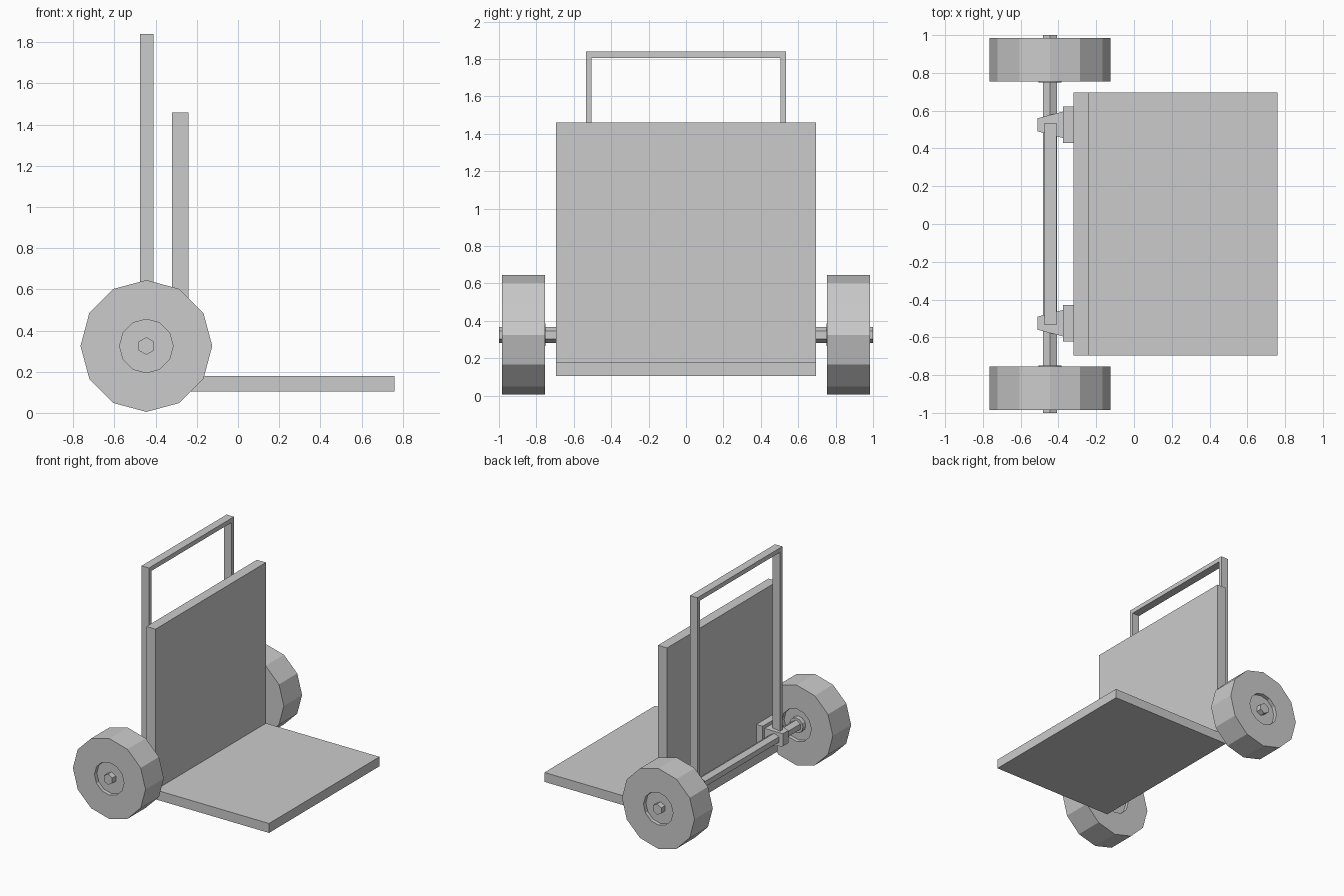
import bpy, bmesh, math

if "Cube" in bpy.data.objects:
    bpy.data.objects.remove(bpy.data.objects["Cube"])

AX, AZ = -0.445, 0.325  # axle centre


def finish(name, bm, mirror=False):
    bmesh.ops.remove_doubles(bm, verts=bm.verts, dist=1e-5)
    bmesh.ops.recalc_face_normals(bm, faces=bm.faces)
    me = bpy.data.meshes.new(name)
    bm.to_mesh(me)
    bm.free()
    ob = bpy.data.objects.new(name, me)
    bpy.context.collection.objects.link(ob)
    if mirror:
        m = ob.modifiers.new("mirror", 'MIRROR')
        m.use_axis = (False, True, False)
        m.use_mirror_merge = False
    return ob


def prism(name, pts, place, lo, hi):
    """Extrude a 2D profile; place(a, b, t) maps it into space."""
    bm = bmesh.new()
    ends = [[bm.verts.new(place(a, b, t)) for a, b in pts] for t in (lo, hi)]
    for ring in ends:
        bm.faces.new(ring)
    n = len(pts)
    for i in range(n):
        j = (i + 1) % n
        bm.faces.new((ends[0][i], ends[0][j], ends[1][j], ends[1][i]))
    return finish(name, bm)


def lathe(name, profile, sides, mirror=False):
    """Revolve (radius, y) points around the axle; ends are capped."""
    bm = bmesh.new()
    rings = []
    for r, y in profile:
        rings.append([bm.verts.new((AX + r * math.sin(2 * math.pi * k / sides), y,
                                    AZ + r * math.cos(2 * math.pi * k / sides)))
                      for k in range(sides)])
    for a, b in zip(rings, rings[1:]):
        for k in range(sides):
            j = (k + 1) % sides
            bm.faces.new((a[k], a[j], b[j], b[k]))
    bm.faces.new(rings[0])
    bm.faces.new(rings[-1])
    return finish(name, bm, mirror)


def frustum(name, x0, x1, y, h0, h1):
    """Block along x, half sizes h0 -> h1 (y, z), mirrored to both sides."""
    bm = bmesh.new()
    ends = [[bm.verts.new((x, y + sy * h[0], AZ + sz * h[1]))
             for sy, sz in ((-1, -1), (1, -1), (1, 1), (-1, 1))]
            for x, h in ((x0, h0), (x1, h1))]
    for ring in ends:
        bm.faces.new(ring)
    for i in range(4):
        j = (i + 1) % 4
        bm.faces.new((ends[0][i], ends[0][j], ends[1][j], ends[1][i]))
    return finish(name, bm, True)


# load platform and back board: one L-shaped profile
prism("load_platform",
      [(-0.32, 0.105), (0.76, 0.105), (0.76, 0.18), (-0.24, 0.18), (-0.24, 1.46), (-0.32, 1.46)],
      lambda a, b, t: (a, t, b), -0.695, 0.695)

# U-shaped push handle
o, i, zt, zb = 0.535, 0.505, 1.84, 0.33
prism("push_handle",
      [(-o, zb), (-i, zb), (-i, zt - 0.035), (i, zt - 0.035), (i, zb), (o, zb), (o, zt), (-o, zt)],
      lambda a, b, t: (t, a, b), -0.475, -0.41)

# axle and wheels
lathe("axle", [(0.043, -1.0), (0.043, 1.0)], 6)
lathe("wheel", [(0.13, 0.785), (0.13, 0.755), (0.32, 0.755),
                (0.32, 0.985), (0.13, 0.985), (0.13, 0.955)], 12, True)
lathe("wheel_collar", [(0.06, 0.75), (0.06, 0.79)], 12, True)

# brackets joining the axle to the back board
frustum("bracket_plate", -0.375, -0.32, 0.525, (0.097, 0.097), (0.097, 0.097))
frustum("bracket_arm", -0.375, -0.51, 0.525, (0.07, 0.07), (0.035, 0.05))
